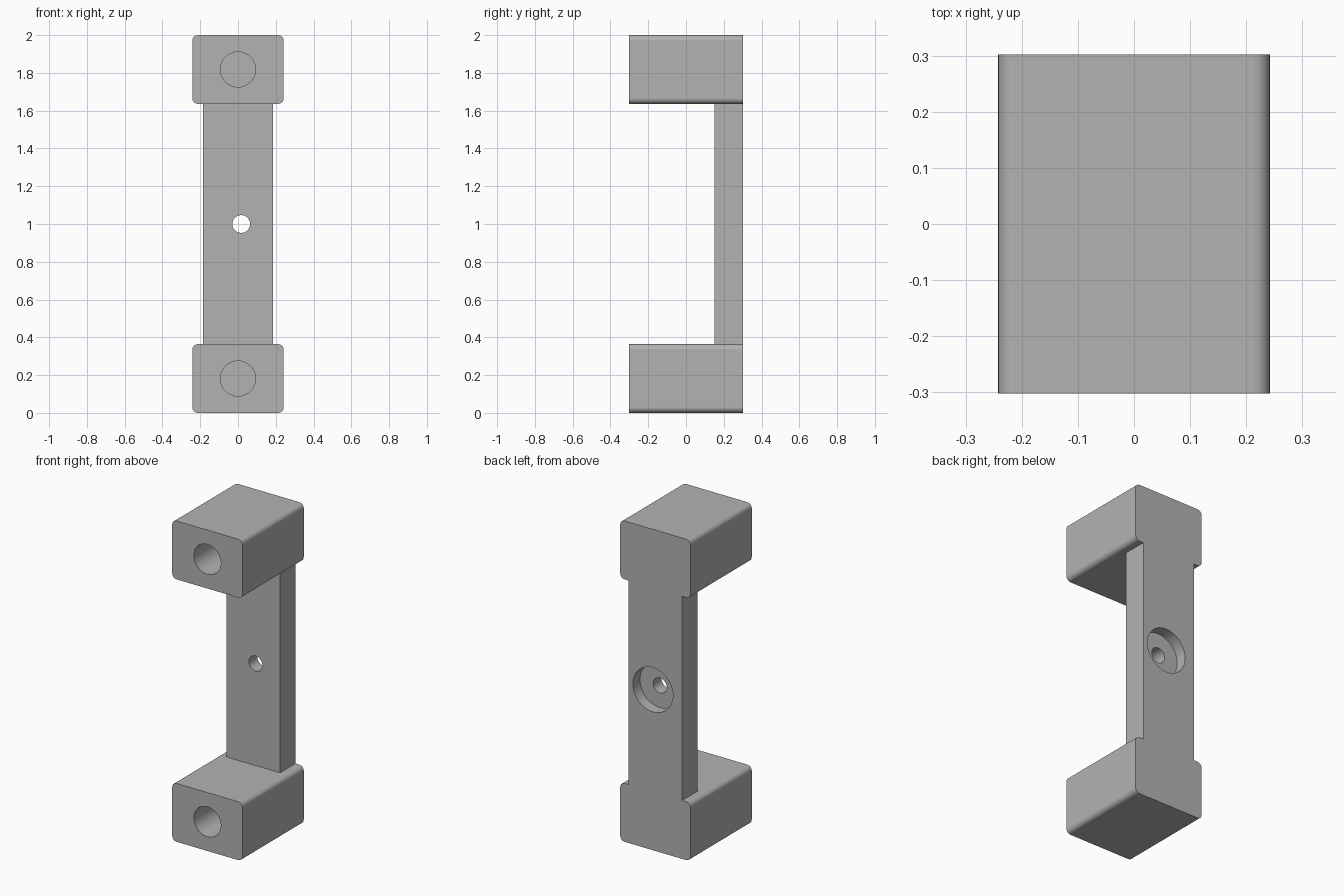
import bpy
from math import radians

default = bpy.data.objects.get("Cube")
if default:
    bpy.data.objects.remove(default, do_unlink=True)

grey = bpy.data.materials.new("plain_grey")
grey.use_nodes = True
COLOUR = (0.45, 0.45, 0.45, 1)
grey.diffuse_color = COLOUR
grey.node_tree.nodes["Principled BSDF"].inputs["Base Color"].default_value = COLOUR

DEPTH = 0.302       # half depth of the whole bracket
BLOCK_H = 0.364
BACK = DEPTH


def activate(obj):
    bpy.ops.object.select_all(action="DESELECT")
    obj.select_set(True)
    bpy.context.view_layer.objects.active = obj


def box(name, x, y, z):
    """Box spanning the given (min, max) ranges."""
    spans = (x, y, z)
    bpy.ops.mesh.primitive_cube_add(size=1, location=[sum(s) / 2 for s in spans])
    obj = bpy.context.object
    obj.name = name
    obj.scale = [s[1] - s[0] for s in spans]
    bpy.ops.object.transform_apply(location=True, rotation=True, scale=True)
    obj.data.materials.append(grey)
    return obj


def combine(obj, other, operation):
    """Apply a boolean and remove the helper."""
    activate(obj)
    mod = obj.modifiers.new(operation.title(), "BOOLEAN")
    mod.operation, mod.solver, mod.object = operation, "EXACT", other
    bpy.ops.object.modifier_apply(modifier=mod.name)
    bpy.data.objects.remove(other, do_unlink=True)


def drill(obj, x, z, radius, y0, y1):
    """Cut a round hole along y."""
    bpy.ops.mesh.primitive_cylinder_add(
        vertices=64, radius=radius, depth=y1 - y0,
        location=(x, (y0 + y1) / 2, z), rotation=(radians(90), 0, 0))
    cutter = bpy.context.object
    cutter.hide_render = True
    cutter.data.materials.append(grey)
    combine(obj, cutter, "DIFFERENCE")


def end_block(name, z0):
    """Block with its four depthwise edges rounded and a blind front hole."""
    block = box(name, (-0.242, 0.242), (-DEPTH, DEPTH), (z0, z0 + BLOCK_H))
    weight = block.data.attributes.new("bevel_weight_edge", "FLOAT", "EDGE")
    for edge in block.data.edges:
        a, b = (block.data.vertices[i].co for i in edge.vertices)
        weight.data[edge.index].value = float(abs(a.y - b.y) > DEPTH)
    activate(block)
    mod = block.modifiers.new("Rounding", "BEVEL")
    mod.limit_method, mod.width, mod.segments = "WEIGHT", 0.03, 8
    bpy.ops.object.modifier_apply(modifier=mod.name)
    drill(block, 0, z0 + BLOCK_H / 2, 0.093, -DEPTH - 0.1, 0.15)
    return block


# Upright bar joined to the two end blocks, flush at the back
bracket = box("bracket", (-0.185, 0.185), (0.15, BACK), (0.3, 1.7))
for label, base in (("lower_block", 0), ("upper_block", 2 - BLOCK_H)):
    combine(bracket, end_block(label, base), "UNION")

# Screw hole with a wide recess at the back
drill(bracket, 0.017, 1, 0.138, BACK - 0.07, BACK + 0.1)
drill(bracket, 0.017, 1, 0.047, 0, BACK + 0.1)

# Smooth curves, crisp flats
activate(bracket)
bpy.ops.object.shade_smooth_by_angle(angle=radians(30))
normals = bracket.modifiers.new("Flat Faces", "WEIGHTED_NORMAL")
normals.keep_sharp = True
